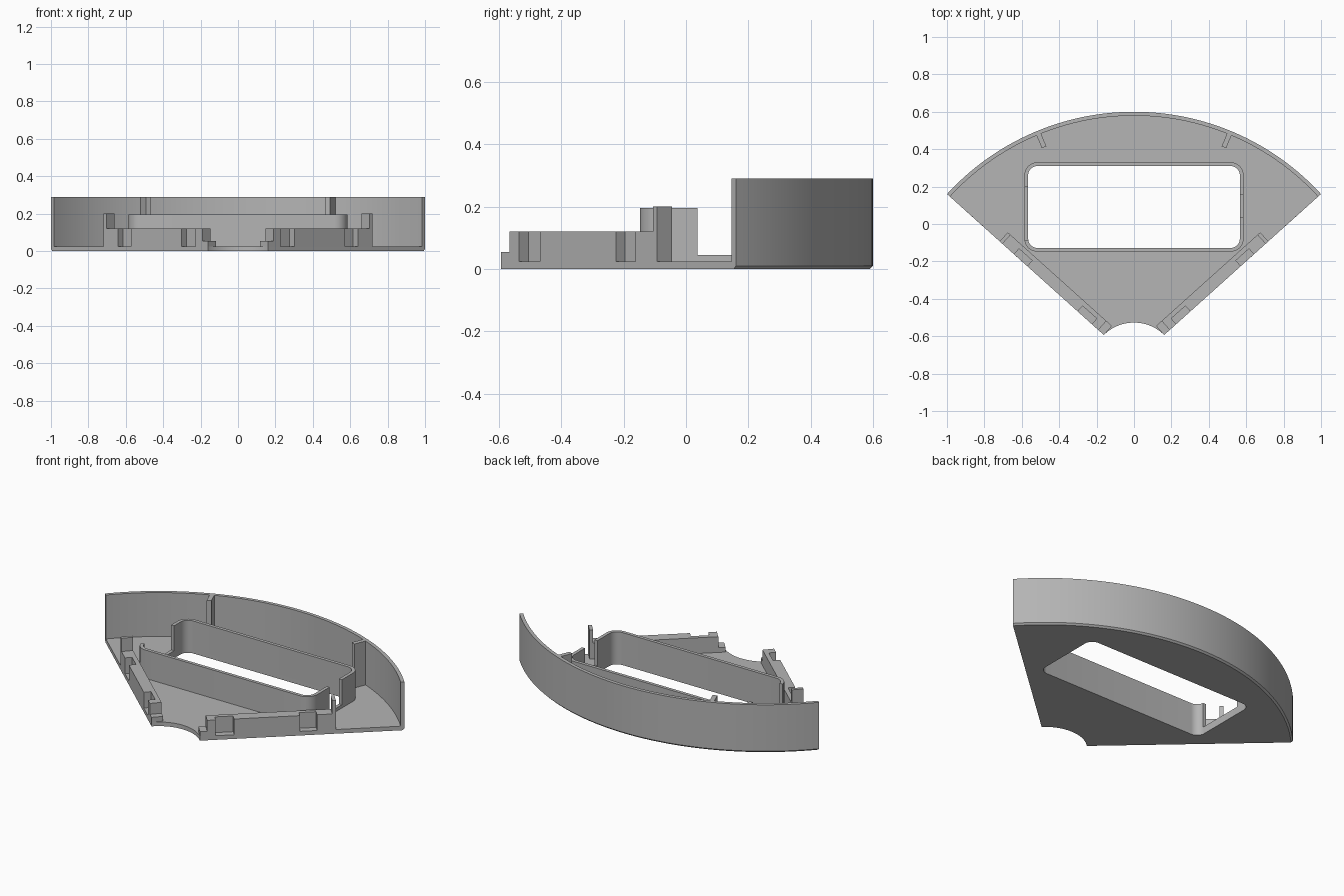
import bpy, bmesh
from math import sin, cos, radians, pi
from mathutils import Vector

if "Cube" in bpy.data.objects:
    bpy.data.objects.remove(bpy.data.objects["Cube"], do_unlink=True)

grey = bpy.data.materials.new("plain_grey")
grey.use_nodes = True
grey.diffuse_color = (0.46, 0.46, 0.46, 1)
grey.node_tree.nodes["Principled BSDF"].inputs["Base Color"].default_value = grey.diffuse_color

CENTRE = Vector((0, -0.756))      # common centre of both arcs
R_OUT, R_WALL, R_IN = 1.356, 1.335, 0.229
A_OUT, A_IN = radians(47.5), radians(44.8)
FLOOR, TOP = 0.025, 0.29


def polar(r, a):
    return CENTRE + Vector((r * sin(a), r * cos(a)))


def arc(r, a, n):
    return [polar(r, -a + 2 * a * i / n) for i in range(n + 1)]


def loft(name, layers):
    """Closed solid through outlines of equal count, each given with its height."""
    bm = bmesh.new()
    rings = [[bm.verts.new((p[0], p[1], z)) for p in pts] for pts, z in layers]
    n = len(rings[0])
    bm.faces.new(rings[0])
    bm.faces.new(rings[-1])
    for low, high in zip(rings, rings[1:]):
        for i in range(n):
            j = (i + 1) % n
            bm.faces.new((low[i], low[j], high[j], high[i]))
    bmesh.ops.recalc_face_normals(bm, faces=bm.faces)
    mesh = bpy.data.meshes.new(name)
    bm.to_mesh(mesh)
    bm.free()
    mesh.materials.append(grey)
    ob = bpy.data.objects.new(name, mesh)
    bpy.context.collection.objects.link(ob)
    return ob


def prism(name, pts, z0, z1):
    return loft(name, [(pts, z0), (pts, z1)])


def activate(ob):
    bpy.ops.object.select_all(action='DESELECT')
    ob.select_set(True)
    bpy.context.view_layer.objects.active = ob


def cut(ob, cutter):
    activate(ob)
    mod = ob.modifiers.new("cut", 'BOOLEAN')
    mod.operation, mod.solver, mod.object = 'DIFFERENCE', 'EXACT', cutter
    bpy.ops.object.modifier_apply(modifier=mod.name)
    bpy.data.objects.remove(cutter, do_unlink=True)


def rect(x0, x1, y0, y1):
    return [(x0, y0), (x1, y0), (x1, y1), (x0, y1)]


def rounded(x, y0, y1, r, steps=8):
    corners = [(x - r, y1 - r), (r - x, y1 - r), (r - x, y0 + r), (x - r, y0 + r)]
    return [(cx + r * cos((k + i / steps) * pi / 2), cy + r * sin((k + i / steps) * pi / 2))
            for k, (cx, cy) in enumerate(corners) for i in range(steps + 1)]


# Base plate: sector with a chamfered outer lower edge and a window
def sector(r):
    return arc(r, A_OUT, 64) + arc(R_IN, A_IN, 24)[::-1]


window = rounded(0.566, -0.128, 0.31, 0.05)
plate = loft("base_plate", [(sector(R_OUT - 0.01), 0), (sector(R_OUT), 0.01), (sector(R_OUT), FLOOR)])
cut(plate, prism("window_cutter", window, -0.1, 0.1))

# Curved outer wall
wall = prism("outer_wall", arc(R_OUT, A_OUT, 64) + arc(R_WALL, A_OUT, 64)[::-1], FLOOR, TOP)

# Window frame, with a wide notch at one end and a narrow one at the other
frame = prism("window_frame", rounded(0.586, -0.148, 0.33, 0.07), FLOOR, 0.196)
cut(frame, prism("frame_cutter", window, -0.1, 0.4))
cut(frame, prism("wide_notch_cutter", rect(-0.65, -0.5, -0.085, 0.2), 0.045, 0.4))
cut(frame, prism("narrow_notch_cutter", rect(0.5, 0.65, 0.037, 0.155), 0.045, 0.4))

# Mirrored parts: wall ribs, side rails, end posts and toe steps
WIDTH, SLOT = 0.065, 0.04
START, END = 0.04, 0.749
along = Vector((0.84, 0.755)).normalized()
inward = Vector((-along.y, along.x))
corner = polar(R_IN, A_IN)

for side, label in ((1, "left"), (-1, "right")):
    def strip(name, pts, z0, z1):
        placed = [corner + along * t + inward * w for t, w in pts]
        return prism(f"{label}_{name}", [(side * p.x, p.y) for p in placed], z0, z1)

    comb = [(START, 0)]
    for a, b in ((0.087, 0.188), (0.551, 0.645)):
        comb += [(a, 0), (a, SLOT), (b, SLOT), (b, 0)]
    comb += [(END, 0), (END, WIDTH), (START, WIDTH)]
    strip("rail", comb, FLOOR, 0.12)
    strip("end_post", rect(END - 0.02, END, 0, WIDTH), 0.12, 0.2)
    strip("toe_step", rect(0, START, 0, WIDTH), FLOOR, 0.054)

    a = radians(22.4)
    across = Vector((cos(a), -sin(a))) * 0.013
    inner, outer = polar(1.262, a), polar(R_WALL + 0.005, a)
    rib = [inner - across, inner + across, outer + across, outer - across]
    prism(f"{label}_wall_rib", [(side * p.x, p.y) for p in rib], FLOOR, TOP)

# Smooth the curved walls, keep the edges crisp
for ob in (plate, wall, frame):
    activate(ob)
    bpy.ops.object.shade_smooth_by_angle(angle=radians(30))
